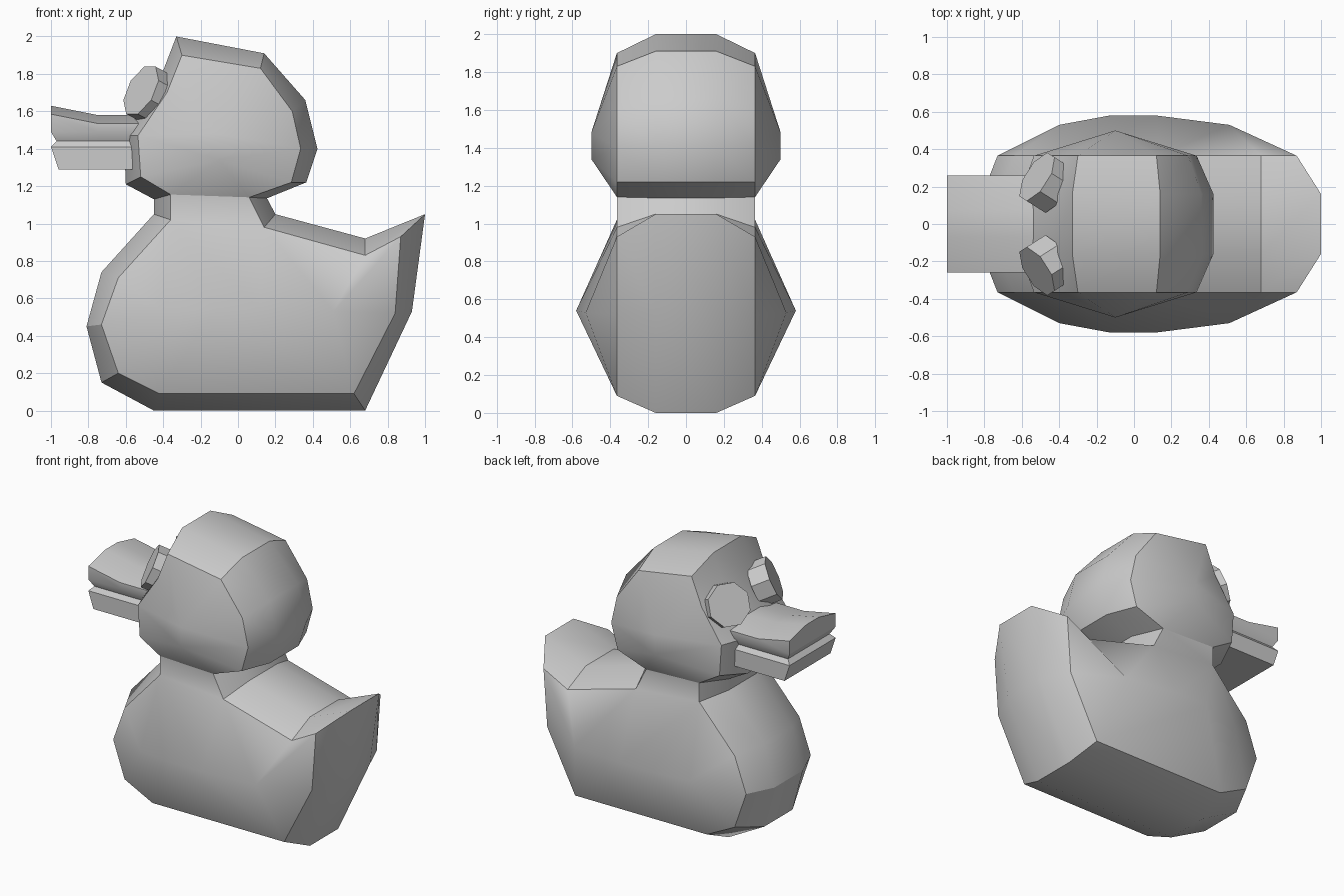
import bpy, bmesh, math
from mathutils import Vector

if "Cube" in bpy.data.objects:
    bpy.data.objects.remove(bpy.data.objects["Cube"])


def finish(name, bm, soft=lambda e: False, angle=30):
    bmesh.ops.remove_doubles(bm, verts=bm.verts, dist=1e-5)
    bmesh.ops.recalc_face_normals(bm, faces=bm.faces)
    for f in bm.faces:
        f.smooth = True
    for e in bm.edges:
        e.smooth = soft(e) or e.calc_face_angle(0) < math.radians(angle)
    me = bpy.data.meshes.new(name)
    bm.to_mesh(me)
    bm.free()
    ob = bpy.data.objects.new(name, me)
    bpy.context.collection.objects.link(ob)
    return ob


def loft(bm, rings):
    vs = [[bm.verts.new(p) for p in r] for r in rings]
    n = len(vs[0])
    for a, b in zip(vs, vs[1:]):
        for i in range(n):
            j = (i + 1) % n
            bm.faces.new((a[i], a[j], b[j], b[i]))
    return vs


# Body and head: side silhouette (outer, x z) and its inset chamfer line
outer = [(.20, 1.05), (.68, .92), (1, 1.05), (.93, .53), (.68, 0), (-.45, 0),
         (-.73, .15), (-.81, .45), (-.73, .74), (-.45, 1.05),
         (-.45, 1.13), (-.60, 1.21), (-.61, 1.47), (-.43, 1.74), (-.33, 2),
         (.14, 1.91), (.36, 1.66), (.425, 1.4), (.365, 1.22), (.155, 1.135)]
inner = [(.14, .98), (.68, .83), (.87, .93), (.84, .52), (.62, .09), (-.42, .09),
         (-.64, .20), (-.73, .46), (-.64, .71), (-.36, 1.02),
         (-.36, 1.155), (-.52, 1.25), (-.535, 1.47), (-.38, 1.70), (-.30, 1.90),
         (.12, 1.83), (.29, 1.60), (.335, 1.4), (.285, 1.22), (.06, 1.14)]
bm = bmesh.new()
rings = loft(bm, [[(x, y, z) for x, z in prof] for y, prof in
                  ((-.365, inner), (-.16, outer), (.16, outer), (.365, inner))])
# Bulging flanks: four ridge points on the body, two on the head
peaks = [(-.40, .53, .53), (-.13, .58, .54), (.12, .58, .54), (.51, .53, .53),
         (-.10, .5, 1.34), (-.10, .5, 1.48)]
flank = [(9, 0, 22, 21), (0, 1, 23, 22), (1, 2, 23), (2, 3, 23), (3, 4, 23),
         (4, 22, 23), (4, 5, 21, 22), (5, 20, 21), (5, 6, 20), (6, 7, 20),
         (7, 8, 20), (8, 9, 20), (9, 21, 20), (9, 10, 19, 0),
         (19, 10, 24), (10, 11, 24), (11, 12, 24), (12, 25, 24), (12, 13, 25),
         (13, 14, 25), (14, 15, 25), (15, 16, 25), (16, 17, 25), (17, 24, 25),
         (17, 18, 24), (18, 19, 24)]
for s, ring in ((-1, rings[0]), (1, rings[3])):
    vs = ring + [bm.verts.new((x, s * y, z)) for x, y, z in peaks]
    for f in flank:
        bm.faces.new([vs[i] for i in f])
finish("duck_body", bm, lambda e: max(abs(v.co.y) for v in e.verts) > .4)

# Bill: half cross-section mirrored in y, lofted towards the tip, mouth groove at the side
bm = bmesh.new()
rings = []
for x, top, tip in ((-.45, 1.58, 0), (-.75, 1.58, 0), (-1, 1.63, 1)):
    half = [(.07, top, 0), (.26, top - .045, 0), (.26, 1.49, 0), (.235, 1.44, .03),
            (.26, 1.41, 0), (.26, 1.29, .04)]
    right = [(x + tip * d, y, z) for y, z, d in half]
    rings.append(right + [(a, -b, c) for a, b, c in reversed(right)])
rows = loft(bm, rings)
for r in (rows[0], rows[-1]):
    for i in range(5):
        bm.faces.new((r[i], r[i + 1], r[10 - i], r[11 - i]))
finish("bill", bm)

# Eyes: short eight-sided discs facing forward, outward and up
for s, side in ((-1, "right"), (1, "left")):
    bm = bmesh.new()
    bmesh.ops.create_cone(bm, cap_ends=True, segments=8, radius1=.15, radius2=.15, depth=.13)
    n = Vector((-.77, s * .49, .41)).normalized()
    u = n.cross(Vector((0, 0, 1))).normalized()
    v = u.cross(n)
    c = Vector((-.515, s * .25, 1.71)) - n * .06
    t = math.radians(22.5)
    for p in bm.verts:
        x = p.co.x * math.cos(t) - p.co.y * math.sin(t)
        y = p.co.x * math.sin(t) + p.co.y * math.cos(t)
        p.co = c + u * x + v * y + n * p.co.z
    finish("eye_" + side, bm)
